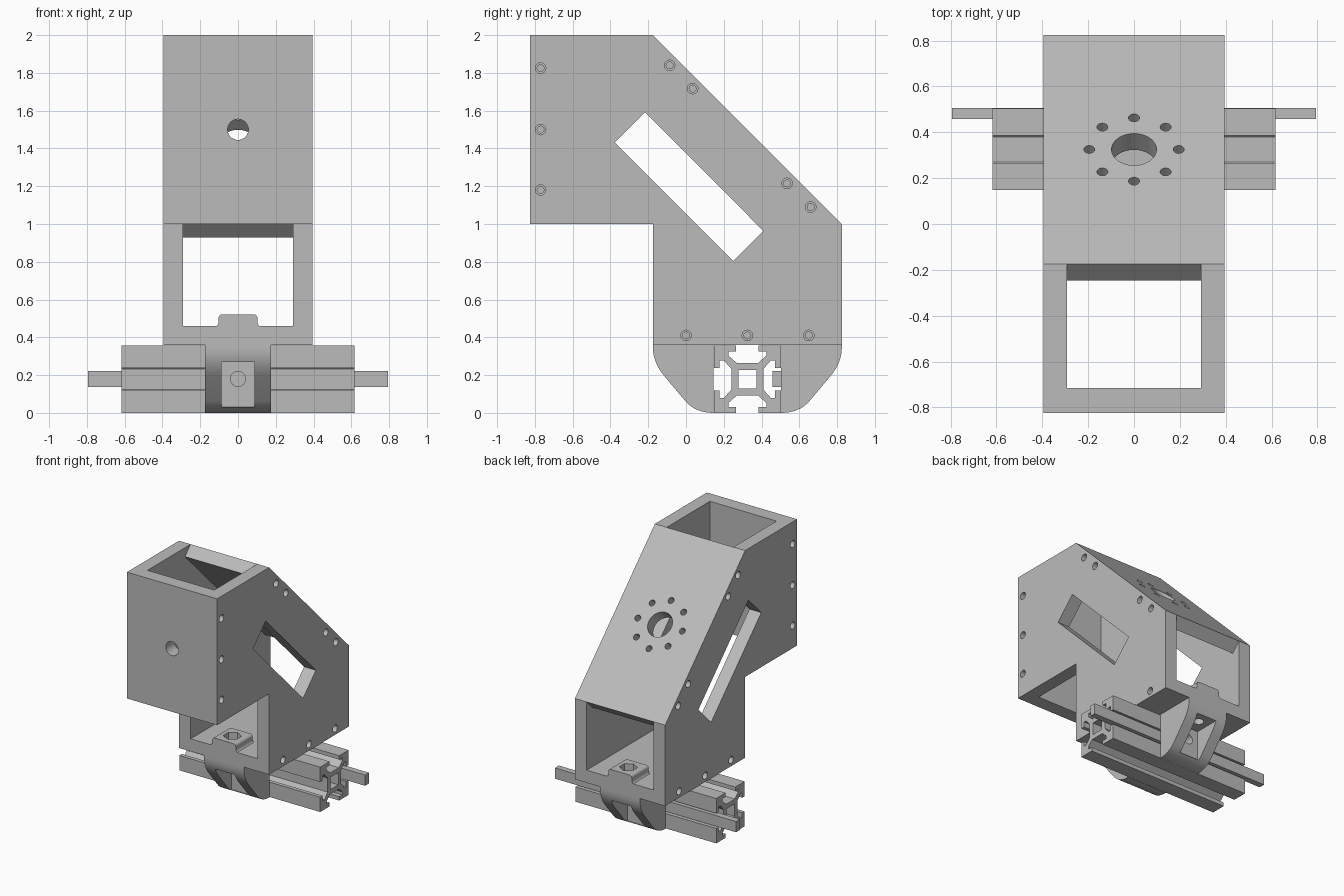
import bpy, bmesh, math
from mathutils import Vector, Matrix

if "Cube" in bpy.data.objects:
    bpy.data.objects.remove(bpy.data.objects["Cube"])

grey = bpy.data.materials.new("machined_grey")
grey.diffuse_color = (0.5, 0.5, 0.5, 1)
grey.use_nodes = True
grey.node_tree.nodes["Principled BSDF"].inputs["Base Color"].default_value = grey.diffuse_color

W, IN = 0.395, 0.292            # half width outside / inside the side plates
BACK, STEP = 0.825, -0.175      # rear face, front face of the lower box
MID, CZ = 0.325, 0.18           # centre of the rail in y and z


def finish(name, bm):
    bmesh.ops.recalc_face_normals(bm, faces=bm.faces)
    me = bpy.data.meshes.new(name)
    bm.to_mesh(me)
    bm.free()
    me.materials.append(grey)
    ob = bpy.data.objects.new(name, me)
    bpy.context.collection.objects.link(ob)
    return ob


def prism(name, pts, axis, lo, hi):
    """Extrude a 2D outline along an axis: x uses (y,z), y uses (x,z), z uses (x,y)."""
    place = {"x": lambda a, b, h: (h, a, b),
             "y": lambda a, b, h: (a, h, b),
             "z": lambda a, b, h: (a, b, h)}[axis]
    bm = bmesh.new()
    low = [bm.verts.new(place(a, b, lo)) for a, b in pts]
    top = [bm.verts.new(place(a, b, hi)) for a, b in pts]
    bm.faces.new(low)
    bm.faces.new(top)
    n = len(pts)
    for i in range(n):
        j = (i + 1) % n
        bm.faces.new((low[i], low[j], top[j], top[i]))
    return finish(name, bm)


def box(name, x0, x1, y0, y1, z0, z1):
    return prism(name, [(x0, y0), (x1, y0), (x1, y1), (x0, y1)], "z", z0, z1)


def rod(centre, direction, r, length, sides=32):
    bm = bmesh.new()
    rot = Vector((0, 0, 1)).rotation_difference(Vector(direction)).to_matrix().to_4x4()
    bmesh.ops.create_cone(bm, cap_ends=True, segments=sides, radius1=r, radius2=r,
                          depth=length, matrix=Matrix.Translation(centre) @ rot)
    return finish("cutter", bm)


def cut(ob, *cutters):
    bpy.context.view_layer.objects.active = ob
    for c in cutters:
        c.hide_render = True
        m = ob.modifiers.new("cut", "BOOLEAN")
        m.operation, m.solver, m.object = "DIFFERENCE", "EXACT", c
        bpy.ops.object.modifier_apply(modifier=m.name)
        bpy.data.objects.remove(c, do_unlink=True)


def rounded(a, corner, b, n=8):
    """Curve from a to b that bends around a corner."""
    return [tuple((1 - t) ** 2 * a[k] + 2 * t * (1 - t) * corner[k] + t * t * b[k] for k in (0, 1))
            for t in (i / n for i in range(n + 1))]


# side plates with slanted window and counterbored screw holes
outline = [(-BACK, 1), (STEP, 1), (STEP, 0.36), (BACK, 0.36), (BACK, 1), (STEP, 2), (-BACK, 2)]
window = [(-0.217, 1.592), (-0.377, 1.432), (0.25, 0.803), (0.41, 0.963)]
screws = [(-0.77, 1.825), (-0.77, 1.5), (-0.77, 1.18), (-0.087, 1.84), (0.035, 1.717),
          (0.535, 1.215), (0.66, 1.09), (0, 0.41), (0.325, 0.41), (0.65, 0.41)]
for s, side in ((1, "right"), (-1, "left")):
    plate = prism(side + "_side_plate", outline, "x", *sorted((s * IN, s * W)))
    cut(plate, prism("cutter", window, "x", -1, 1))
    for y, z in screws:
        cut(plate, rod((s * W, y, z), (1, 0, 0), 0.028, 0.1, 20),
            rod((s * W, y, z), (1, 0, 0), 0.018, 0.4, 20))

# front plate with a single hole
front = box("front_plate", -IN, IN, -BACK, -0.715, 1, 2)
cut(front, rod((0, -0.77, 1.5), (0, 1, 0), 0.055, 0.4))

# slanted mounting plate with a bore and a ring of eight holes
d = 0.071
slant = prism("slanted_plate", [(STEP, 2), (BACK, 1), (BACK - d, 1 - d), (STEP - d, 2 - d)],
              "x", -IN, IN)
normal = Vector((0, 1, 1)).normalized()
along = Vector((0, -1, 1)).normalized()
hub = Vector((0, MID, 1.5))
cut(slant, rod(hub, normal, 0.098, 0.5, 48))
for i in range(8):
    a = i * math.pi / 4
    p = hub + 0.195 * (math.cos(a) * Vector((1, 0, 0)) + math.sin(a) * along)
    cut(slant, rod(p, normal, 0.024, 0.5, 20))

# base plate, raised nut pads and clamp halves, mirrored about the rail
base = box("base_plate", -IN, IN, STEP, BACK, 0.36, 0.46)
half_pad = (rounded((0.125, 0.455), (0.103, 0.46), (0.103, 0.485), 5)
            + rounded((0.103, 0.5), (0.103, 0.522), (0.08, 0.522), 5))
pad_outline = half_pad + [(-x, z) for x, z in reversed(half_pad)]
clamp_outline = ([(STEP, 0.36)]
                 + rounded((STEP, 0.345), (STEP, 0.267), (-0.115, 0.195))
                 + rounded((-0.005, 0.064), (0.049, 0), (0.146, 0))
                 + [(0.146, 0.36)])
for s, side in ((1, "front"), (-1, "rear")):
    def my(y, s=s):
        return MID + s * (y - MID)

    nut_y = my(-0.07)
    pad = prism(side + "_nut_pad", pad_outline, "y", *sorted((my(STEP), my(0.035))))
    clamp = prism(side + "_clamp_half", [(my(y), z) for y, z in clamp_outline], "x", -0.175, 0.175)
    # bolt pocket and cross hole into the rail slot
    cut(clamp, box("cutter", -0.087, 0.087, *sorted((my(-0.4), my(0.045))), 0.03, 0.27),
        rod((0, my(0.1), CZ), (0, 1, 0), 0.04, 0.3),
        rod((0, nut_y, 0.36), (0, 0, 1), 0.038, 0.4))
    # hexagonal nut recess over a round bolt hole
    cut(pad, rod((0, nut_y, 0.5), (0, 0, 1), 0.066, 0.2, 6))
    cut(base, rod((0, nut_y, 0.47), (0, 0, 1), 0.066, 0.1, 6),
        rod((0, nut_y, 0.4), (0, 0, 1), 0.038, 0.3))

# slotted rail: one side of the section, turned four times
H = 0.1775
quarter = [(H, -H), (H, -0.06), (0.147, -0.06), (0.147, -0.1), (0.125, -0.1), (0.085, -0.055),
           (0.085, 0.055), (0.125, 0.1), (0.147, 0.1), (0.147, 0.06), (H, 0.06)]
section = []
for k in range(4):
    c, s = ((1, 0), (0, 1), (-1, 0), (0, -1))[k]
    section += [(MID + c * u - s * v, CZ - 0.002 + s * u + c * v) for u, v in quarter]
rail = prism("slotted_rail", section, "x", -0.617, 0.617)
cut(rail, box("cutter", -1, 1, MID - 0.048, MID + 0.048, CZ - 0.05, CZ + 0.046))

# long strip sliding in the rear slot
box("slot_strip", -0.793, 0.793, 0.457, 0.506, 0.137, 0.222)

# smooth the curved surfaces, keep the edges sharp
for ob in bpy.context.scene.objects:
    ob.select_set(True)
    bpy.context.view_layer.objects.active = ob
bpy.ops.object.shade_smooth_by_angle(angle=math.radians(30))
